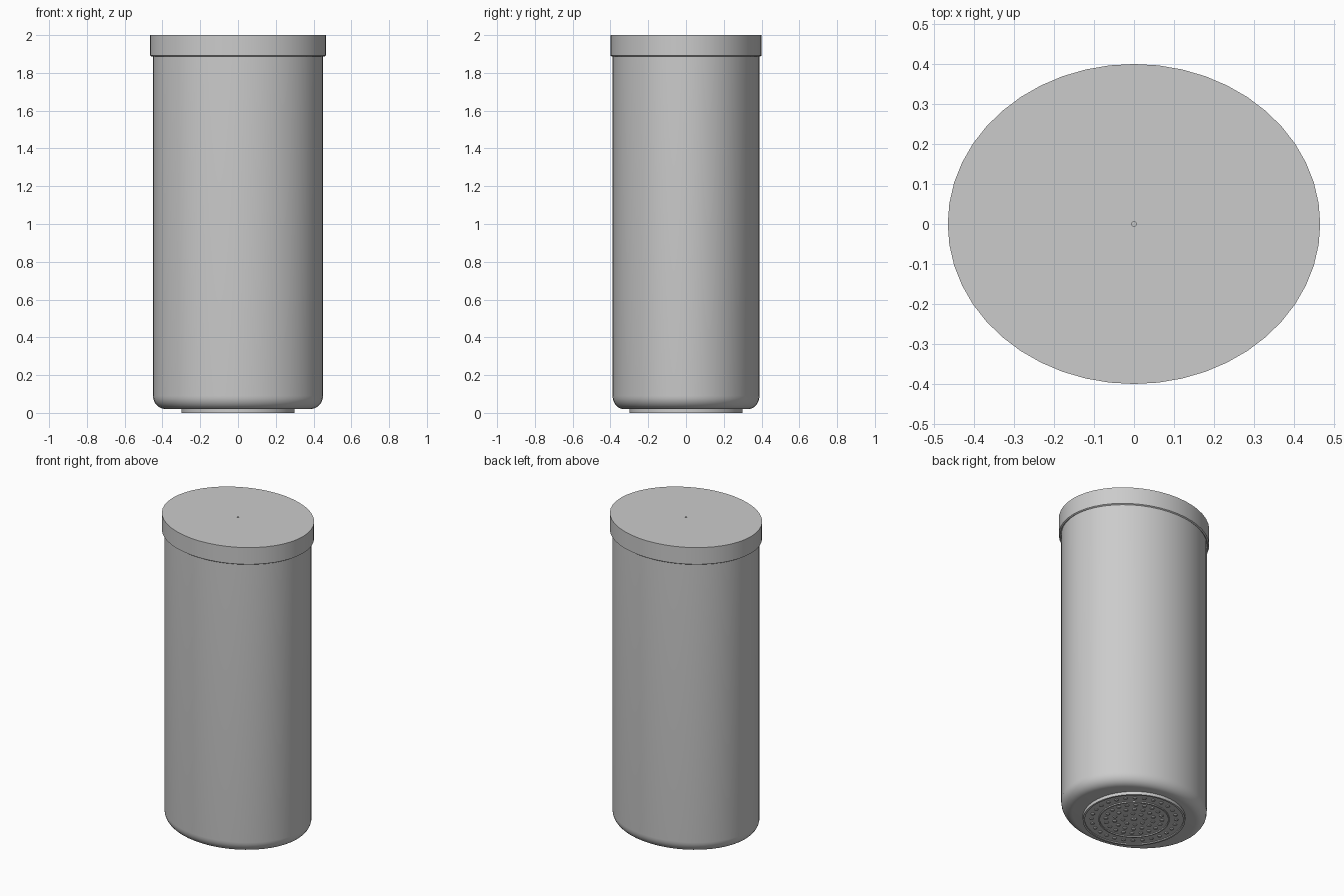
import bpy, math

cube = bpy.data.objects.get("Cube")
if cube:
    bpy.data.objects.remove(cube, do_unlink=True)

grey = bpy.data.materials.new("plain_grey")
grey.use_nodes = True
colour = (0.6, 0.6, 0.6, 1)
grey.diffuse_color = colour
grey.node_tree.nodes["Principled BSDF"].inputs["Base Color"].default_value = colour


def lathe(name, profile, flatten=1.0, sides=48, closed=False):
    """Spin (radius, z) points around z; flatten scales y to make an oval."""
    verts, faces = [], []
    n = len(profile)
    for i in range(sides):
        a = 2 * math.pi * i / sides
        verts += [(r * math.cos(a), r * math.sin(a) * flatten, z) for r, z in profile]
    for i in range(sides):
        a, b = i * n, (i + 1) % sides * n
        for k in range(n if closed else n - 1):
            m = (k + 1) % n
            faces.append((a + k, b + k, b + m, a + m))
    if not closed:
        faces.append([i * n for i in reversed(range(sides))])
        faces.append([i * n + n - 1 for i in range(sides)])
    mesh = bpy.data.meshes.new(name)
    mesh.from_pydata(verts, [], faces)
    mesh.materials.append(grey)
    obj = bpy.data.objects.new(name, mesh)
    bpy.context.collection.objects.link(obj)
    bpy.ops.object.select_all(action='DESELECT')
    obj.select_set(True)
    bpy.context.view_layer.objects.active = obj
    bpy.ops.object.shade_smooth_by_angle(angle=math.radians(35))
    return obj


def ring(name, inner, outer, low, high, sides=64):
    return lathe(name, [(inner, low), (outer, low), (outer, high), (inner, high)],
                 sides=sides, closed=True)


# Oval canister with a rounded bottom edge
bevel, radius, base = 0.07, 0.45, 0.02
body = []
for i in range(9):
    t = math.pi / 2 * i / 8
    body.append((radius - bevel + bevel * math.sin(t), base + bevel - bevel * math.cos(t)))
lathe("canister_body", body + [(radius, 1.93)], flatten=0.864)

# Overhanging lid with a small centre dimple
lathe("lid", [(0.445, 1.897), (0.458, 1.887), (0.466, 1.892), (0.466, 2.0),
              (0.006, 2.0), (0.006, 1.996)], flatten=0.859)

# Round base medallion with raised borders
lathe("base_medallion", [(0.3, 0.007), (0.3, 0.024)], sides=64)
ring("medallion_outer_rim", 0.288, 0.3, 0, 0.01)
ring("medallion_inner_rim", 0.2, 0.208, 0, 0.01)

# Plain raised studs: a border row and a patterned centre
studs = [(0.248, 28, 0.013), (0.165, 20, 0.014), (0.115, 14, 0.014),
         (0.065, 8, 0.014), (0, 1, 0.02)]
for row, (distance, count, size) in enumerate(studs):
    for i in range(count):
        a = 2 * math.pi * i / count
        stud = lathe(f"medallion_stud_{row}_{i}", [(size * 0.8, 0.001), (size, 0.01)], sides=8)
        stud.location = (distance * math.cos(a), distance * math.sin(a), 0)
